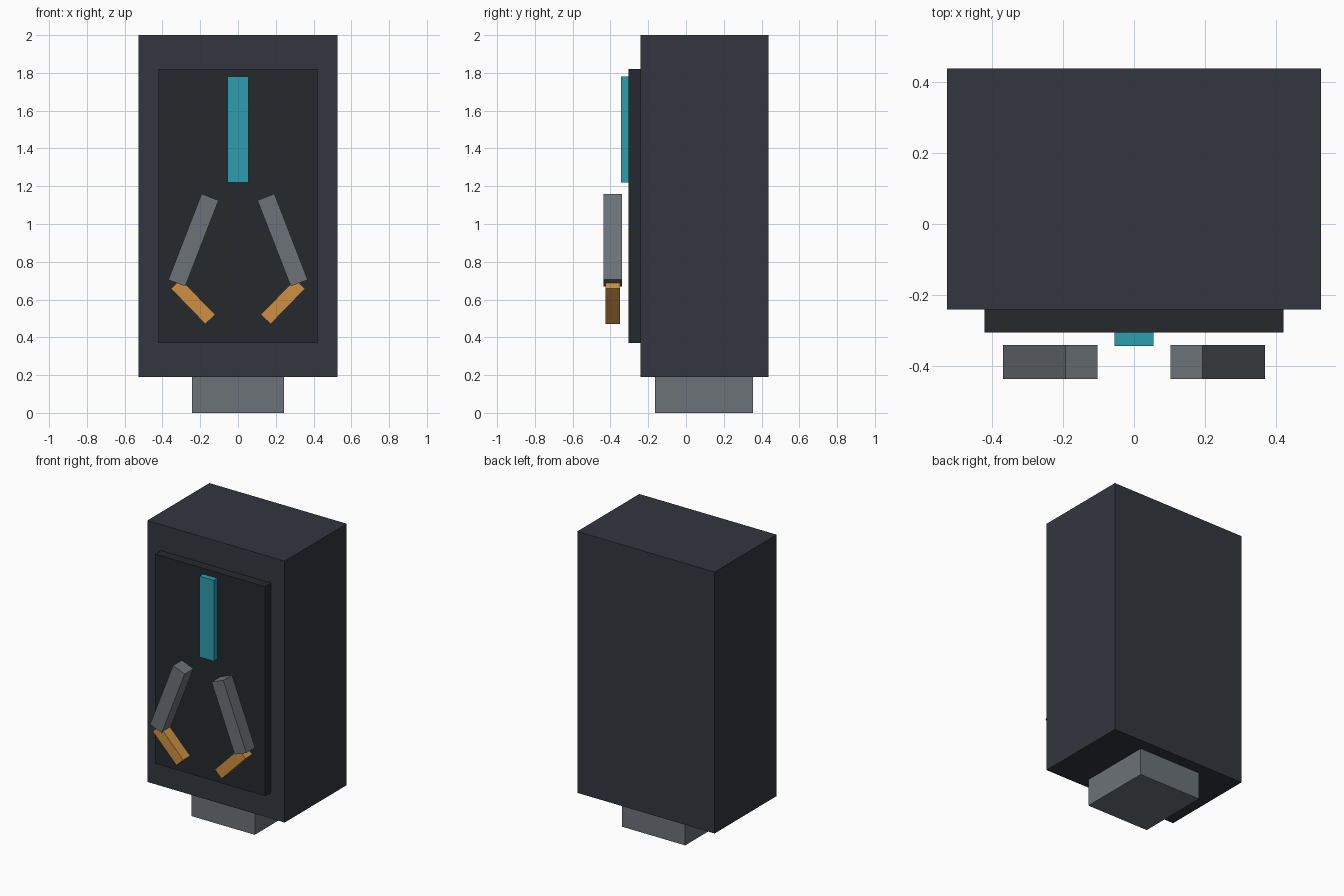
import bpy
from math import radians

if "Cube" in bpy.data.objects:
    bpy.data.objects.remove(bpy.data.objects["Cube"])


def material(name, rgb):
    m = bpy.data.materials.new(name)
    m.diffuse_color = (*rgb, 1.0)
    m.use_nodes = True
    m.node_tree.nodes["Principled BSDF"].inputs["Base Color"].default_value = m.diffuse_color
    return m


HOUSING = material("dark_slate", (0.032, 0.037, 0.048))
PANEL = material("near_black", (0.018, 0.023, 0.026))
METAL = material("steel_grey", (0.15, 0.17, 0.19))
CYAN = material("cyan", (0.027, 0.34, 0.43))
ORANGE = material("orange", (0.62, 0.28, 0.055))


def box(name, center, size, mat, tilt=0.0):
    """Box of the given size, tilted in the front plane by degrees."""
    bpy.ops.mesh.primitive_cube_add(size=1, location=center,
                                    rotation=(0, radians(tilt), 0))
    ob = bpy.context.object
    ob.name = name
    ob.scale = size
    ob.data.materials.append(mat)
    return ob


def slab(name, width, y0, y1, z0, z1, mat):
    """Upright box centred on x = 0, given by its y and z limits."""
    return box(name, (0, (y0 + y1) / 2, (z0 + z1) / 2),
               (width, y1 - y0, z1 - z0), mat)


# Base, housing, raised front panel and light strip
slab("base_foot", 0.485, -0.163, 0.355, 0.0, 0.19, METAL)
slab("housing", 1.052, -0.24, 0.438, 0.19, 2.0, HOUSING)
slab("front_panel", 0.842, -0.305, -0.24, 0.37, 1.82, PANEL)
slab("light_strip", 0.11, -0.343, -0.305, 1.22, 1.78, CYAN)

# Gripper: mirrored arms with inward-turned fingers
for side, s in (("left", -1), ("right", 1)):
    box(f"{side}_arm", (s * 0.236, -0.388, 0.915),
        (0.096, 0.096, 0.488), METAL, tilt=-s * 21.2)
    box(f"{side}_finger", (s * 0.238, -0.388, 0.589),
        (0.072, 0.077, 0.261), ORANGE, tilt=s * 44.2)
